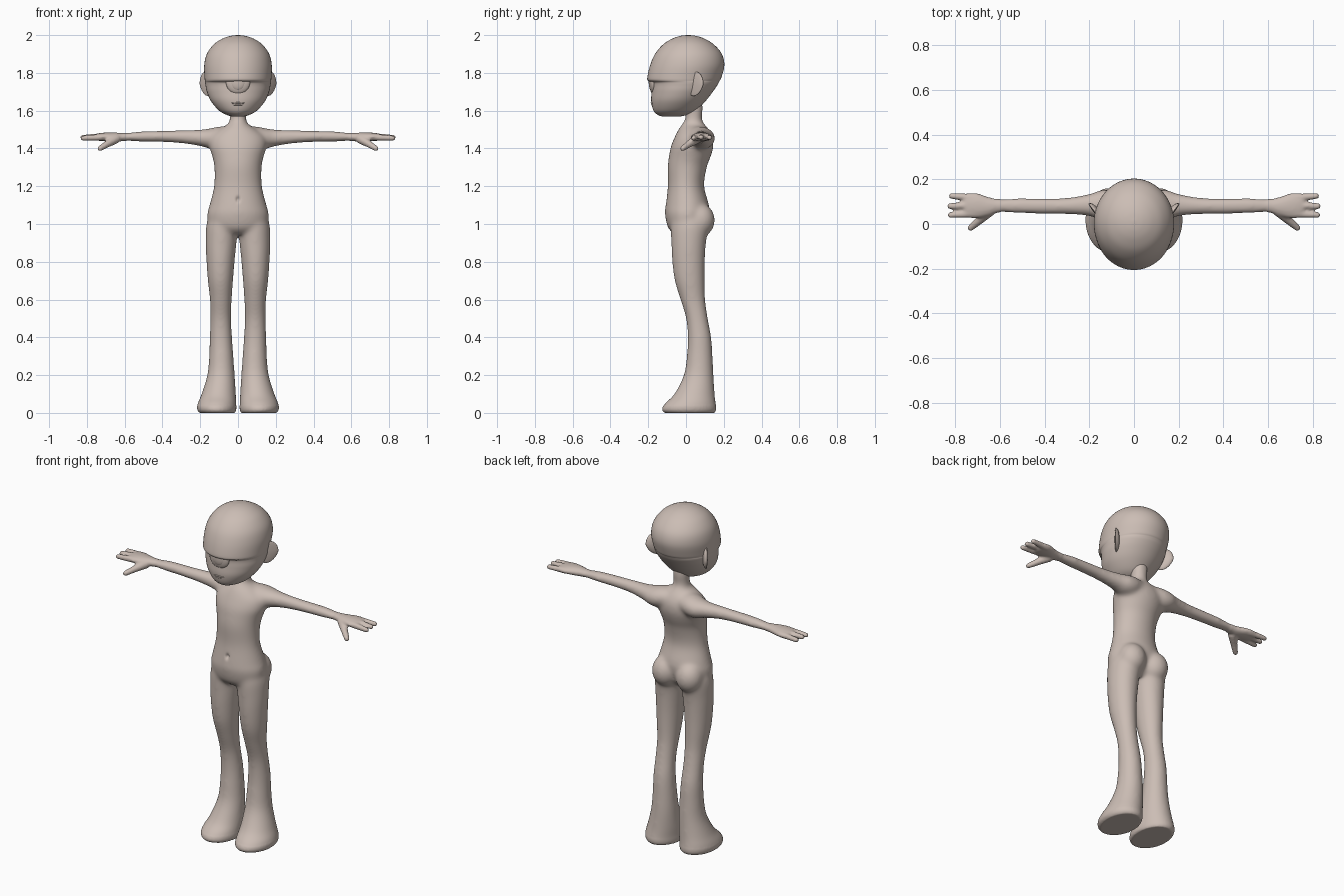
import bpy, bmesh, math
from mathutils import Vector, Matrix

if "Cube" in bpy.data.objects:
    bpy.data.objects.remove(bpy.data.objects["Cube"])

skin = bpy.data.materials.new("warm_clay_skin")
skin.diffuse_color = (0.60, 0.51, 0.46, 1)
skin.use_nodes = True
skin.node_tree.nodes["Principled BSDF"].inputs["Base Color"].default_value = skin.diffuse_color


def catmull(p0, p1, p2, p3, t):
    return [0.5 * (2 * b + (c - a) * t + (2 * a - 5 * b + 4 * c - d) * t * t
                   + (3 * b - a - 3 * c + d) * t ** 3)
            for a, b, c, d in zip(p0, p1, p2, p3)]


def loft(bm, rings, axis="z", sides=48, steps=5):
    """Smooth tube through elliptical rings: (position, min1, max1, min2, max2)."""
    path, n = [], len(rings)
    for i in range(n - 1):
        quad = [rings[max(0, min(n - 1, i + k))] for k in (-1, 0, 1, 2)]
        path += [catmull(*quad, s / steps) for s in range(steps)]
    path.append(rings[-1])
    loops = []
    for p, a0, a1, b0, b1 in path:
        loop = []
        for k in range(sides):
            w = 2 * math.pi * k / sides
            u = (a0 + a1) / 2 + (a1 - a0) / 2 * math.cos(w)
            v = (b0 + b1) / 2 + (b1 - b0) / 2 * math.sin(w)
            loop.append(bm.verts.new((u, v, p) if axis == "z" else (p, u, v)))
        loops.append(loop)
    faces = [bm.faces.new(loops[0]), bm.faces.new(loops[-1])]
    for lo, hi in zip(loops, loops[1:]):
        for k in range(sides):
            j = (k + 1) % sides
            faces.append(bm.faces.new((lo[k], lo[j], hi[j], hi[k])))
    bmesh.ops.recalc_face_normals(bm, faces=faces)


def ball(bm, center, radii, turn=0):
    m = (Matrix.Translation(center) @ Matrix.Rotation(turn, 4, "Z")
         @ Matrix.Diagonal((*radii, 1)))
    return bmesh.ops.create_uvsphere(bm, u_segments=32, v_segments=20, radius=1, matrix=m)["verts"]


def finger(bm, a, b, r0, r1):
    """Tapered rounded digit from a to b."""
    a, b = Vector(a), Vector(b)
    d = b - a
    m = Matrix.Translation((a + b) / 2) @ d.to_track_quat("Z", "Y").to_matrix().to_4x4()
    bmesh.ops.create_cone(bm, cap_ends=True, segments=20, radius1=r0, radius2=r1,
                          depth=d.length, matrix=m)
    ball(bm, b, (r1, r1, r1))


def mirror_x(bm):
    new = bmesh.ops.duplicate(bm, geom=bm.verts[:] + bm.edges[:] + bm.faces[:])["geom"]
    for v in new:
        if isinstance(v, bmesh.types.BMVert):
            v.co.x *= -1
    bmesh.ops.reverse_faces(bm, faces=[f for f in new if isinstance(f, bmesh.types.BMFace)])


def finish(bm, name):
    me = bpy.data.meshes.new(name)
    bm.to_mesh(me)
    bm.free()
    ob = bpy.data.objects.new(name, me)
    bpy.context.collection.objects.link(ob)
    me.materials.append(skin)
    me.polygons.foreach_set("use_smooth", [True] * len(me.polygons))
    return ob


# Body: leg, arm, hand and buttock on one side, mirrored, then the torso
bm = bmesh.new()
loft(bm, [(0, .015, .205, -.115, .152), (.018, .009, .216, -.127, .16),
          (.05, .009, .214, -.112, .158), (.1, .011, .193, -.062, .152),
          (.2, .017, .163, -.012, .146), (.3, .024, .153, .004, .141),
          (.4, .031, .150, .009, .134), (.5, .036, .147, .0, .116),
          (.6, .033, .149, -.03, .102), (.7, .026, .160, -.06, .099),
          (.8, .018, .167, -.073, .1), (.9, .008, .171, -.078, .106),
          (1.0, .0, .167, -.08, .12), (1.06, .02, .14, -.06, .1)])
loft(bm, [(.03, .0, .13, 1.42, 1.515), (.1, .0, .152, 1.395, 1.516),
          (.15, .015, .152, 1.398, 1.506), (.2, .035, .135, 1.412, 1.5),
          (.3, .043, .118, 1.427, 1.496), (.42, .045, .116, 1.434, 1.494),
          (.52, .047, .117, 1.436, 1.49), (.6, .052, .111, 1.439, 1.482),
          (.65, .036, .12, 1.435, 1.484), (.7, .026, .137, 1.438, 1.484),
          (.74, .028, .138, 1.441, 1.48), (.76, .04, .13, 1.448, 1.474)], "x")
finger(bm, (.71, .117, 1.46), (.815, .125, 1.457), .018, .0135)
finger(bm, (.71, .083, 1.464), (.822, .080, 1.459), .018, .0135)
finger(bm, (.71, .047, 1.46), (.82, .040, 1.455), .018, .0135)
finger(bm, (.645, .06, 1.452), (.69, .018, 1.425), .026, .019)
finger(bm, (.69, .018, 1.425), (.73, -.017, 1.4), .019, .0145)
ball(bm, (.078, .073, 1.02), (.078, .08, .09))
mirror_x(bm)
loft(bm, [(.945, -.1, .1, -.06, .07), (.98, -.15, .15, -.095, .1), (1.05, -.163, .163, -.111, .122),
          (1.1, -.151, .151, -.108, .122), (1.2, -.127, .127, -.096, .096),
          (1.3, -.125, .125, -.097, .11), (1.36, -.137, .137, -.09, .132),
          (1.41, -.152, .152, -.08, .145), (1.46, -.145, .145, -.06, .142),
          (1.5, -.1, .1, -.04, .122), (1.53, -.054, .054, -.02, .097),
          (1.56, -.044, .044, -.004, .085), (1.61, -.046, .046, -.01, .09),
          (1.66, -.05, .05, -.03, .085)])
body = finish(bm, "body")

# Fuse the limbs into one skin and soften the joins
mod = body.modifiers.new("fuse", "REMESH")
mod.mode = "VOXEL"
mod.voxel_size = 0.0065
bpy.context.view_layer.objects.active = body
body.select_set(True)
bpy.ops.object.modifier_apply(modifier="fuse")
bm = bmesh.new()
bm.from_mesh(body.data)
for rounds, limit in ((2, 9), (22, .6)):
    near = [v for v in bm.verts if abs(v.co.x) < limit and v.co.z > .04 or limit > 1]
    for _ in range(rounds):
        bmesh.ops.smooth_vert(bm, verts=near, factor=.5, use_axis_x=True,
                              use_axis_y=True, use_axis_z=True)
# Navel dent
for v in bm.verts:
    if v.co.y < 0 and abs(v.co.x) < .05:
        v.co.y += .014 * math.exp(-(v.co.x / .009) ** 2 - ((v.co.z - 1.13) / .014) ** 2)
bm.to_mesh(body.data)
bm.free()
body.data.polygons.foreach_set("use_smooth", [True] * len(body.data.polygons))

# Head with an overhanging brow
bm = bmesh.new()
loft(bm, [(1.568, -.025, .025, -.12, -.04), (1.577, -.058, .058, -.148, .005),
          (1.6, -.1, .1, -.172, .053), (1.65, -.143, .143, -.184, .103),
          (1.7, -.165, .165, -.182, .142), (1.735, -.172, .172, -.180, .166),
          (1.75, -.174, .174, -.184, .174), (1.758, -.175, .175, -.2, .178),
          (1.775, -.177, .177, -.205, .187), (1.84, -.179, .179, -.19, .203),
          (1.9, -.165, .165, -.164, .19), (1.95, -.129, .129, -.122, .148),
          (1.98, -.085, .085, -.075, .1), (1.995, -.043, .043, -.033, .057),
          (2.0, -.006, .006, .004, .018)], sides=72)
finish(bm, "head")

# Ears: flattened, swept back, hollowed on the outside
bm = bmesh.new()
verts = ball(bm, (.172, .052, 1.742), (.02, .05, .064), math.radians(-38))
out = Vector((math.cos(math.radians(-38)), math.sin(math.radians(-38)), 0))
for v in verts:
    d = v.co - Vector((.172, .052, 1.742))
    depth = d.dot(out)
    if depth > 0:
        v.co -= out * depth * .7
    v.co.y -= .012 * max(0, -d.z / .064)
    v.co.x -= .012 * max(0, -d.z / .064)
mirror_x(bm)
finish(bm, "ears")

# Single eye tucked under the brow, with a raised iris
bm = bmesh.new()
ball(bm, (0, -.174, 1.752), (.064, .02, .064))
finish(bm, "eyeball")
bm = bmesh.new()
ball(bm, (0, -.184, 1.752), (.04, .0135, .045))
finish(bm, "iris")

# Lips
bm = bmesh.new()
ball(bm, (0, -.176, 1.641), (.036, .011, .005))
ball(bm, (0, -.174, 1.631), (.028, .011, .005))
finish(bm, "lips")
